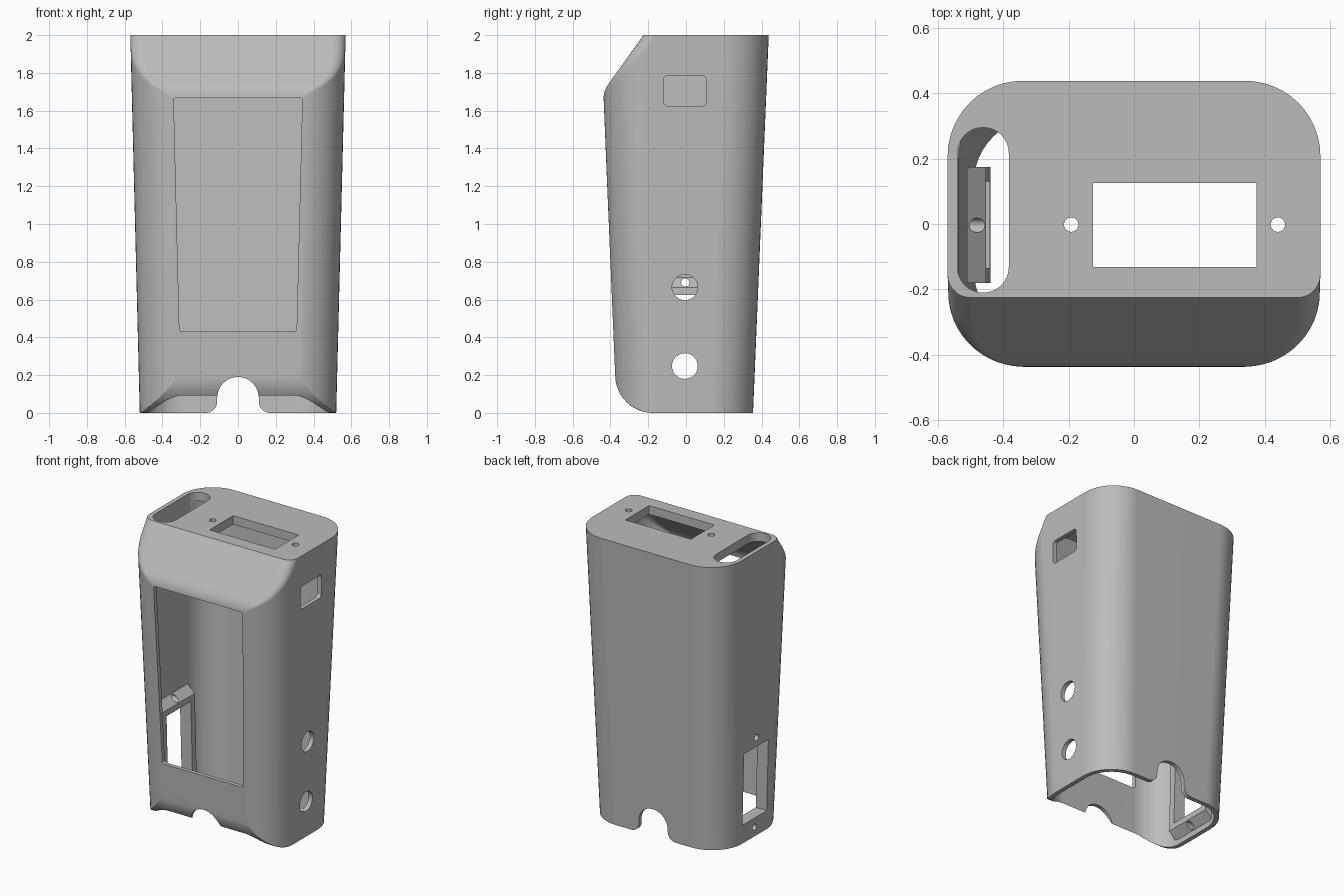
import bpy, bmesh
from math import sin, cos, pi, asin, sqrt

cube = bpy.data.objects.get("Cube")
if cube:
    bpy.data.objects.remove(cube)

grey = bpy.data.materials.new("plain grey")
grey.use_nodes = True
COLOUR = (0.5, 0.5, 0.5, 1)
grey.diffuse_color = COLOUR
grey.node_tree.nodes["Principled BSDF"].inputs["Base Color"].default_value = COLOUR

WALL, ROOF, CORNER, STEPS = 0.03, 0.06, 0.23, 12


def make(name, bm):
    bmesh.ops.recalc_face_normals(bm, faces=bm.faces)
    mesh = bpy.data.meshes.new(name)
    bm.to_mesh(mesh)
    bm.free()
    mesh.materials.append(grey)
    obj = bpy.data.objects.new(name, mesh)
    bpy.context.collection.objects.link(obj)
    return obj


def loft(name, rings):
    bm = bmesh.new()
    loops = [[bm.verts.new(p) for p in ring] for ring in rings]
    n = len(loops[0])
    for a, b in zip(loops, loops[1:]):
        for i in range(n):
            j = (i + 1) % n
            bm.faces.new((a[i], a[j], b[j], b[i]))
    bm.faces.new(loops[0])
    bm.faces.new(loops[-1])
    return make(name, bm)


def prism(name, points, axis, lo, hi):
    place = {"x": lambda p, d: (d, p[0], p[1]),
             "y": lambda p, d: (p[0], d, p[1]),
             "z": lambda p, d: (p[0], p[1], d)}[axis]
    return loft(name, [[place(p, d) for p in points] for d in (lo, hi)])


def arc(cx, cy, r, start, end, steps=STEPS):
    angles = [start + (end - start) * i / steps for i in range(steps + 1)]
    return [(cx + r * cos(a), cy + r * sin(a)) for a in angles]


def circle(cx, cy, r):
    return arc(cx, cy, r, 0, 2 * pi, 32)[:-1]


def rounded(x0, x1, y0, y1, r):
    centres = [(x1 - r, y1 - r), (x0 + r, y1 - r), (x0 + r, y0 + r), (x1 - r, y0 + r)]
    return [p for k, (cx, cy) in enumerate(centres)
            for p in arc(cx, cy, r, k * pi / 2, (k + 1) * pi / 2, 8)]


def section(z, inset, filleted):
    """Rounded rectangle at height z, its front trimmed by the slanted brow and lower curve."""
    half = 0.52 + 0.025 * z - inset
    back = 0.355 + 0.0415 * z - inset
    front = -0.37 - 0.04 * z + inset
    rad = CORNER - inset
    # slanted brow, blended softly into the front
    brow = -0.44 + (z - 1.7) * 0.717 + inset * 1.23
    k = 0.03
    h = max(k - abs(front - brow), 0) / k
    cut = max(front, brow) + h * h * k / 4
    blend = 0.07 if z > 1 else 0.008
    if filleted and z < 0.2:
        cut = max(cut, -0.175 - sqrt(max(0, 0.04 - (0.2 - z) ** 2)))
    cy = front + rad
    s = (cy - cut - blend) / (rad - blend)
    limit = asin(max(0, min(1, s)))
    cy = max(cy, cut + blend)
    right = []
    for i in range(STEPS + 1):
        a = pi / 2 * (1 - i / STEPS)
        c = min(a, limit)
        right.append((half - rad + (rad - blend) * cos(c) + blend * cos(a),
                      cy - (rad - blend) * sin(c) - blend * sin(a), z))
    right += [(x, y, z) for x, y in arc(half - rad, back - rad, rad, 0, pi / 2)]
    return right + [(-x, y, z) for x, y, z in reversed(right)]


def boolean(target, tool, operation="DIFFERENCE"):
    mod = target.modifiers.new(operation.lower(), "BOOLEAN")
    mod.operation = operation
    mod.solver = "EXACT"
    mod.object = tool
    bpy.context.view_layer.objects.active = target
    bpy.ops.object.modifier_apply(modifier=mod.name)
    bpy.data.objects.remove(tool)


# Tapered outer case
low = [0.2 * (1 - cos(pi / 2 * i / 12)) for i in range(13)]
high = [1.64 + 0.36 * i / 24 for i in range(25)]
case = loft("case", [section(z, 0, True) for z in low + high])

# Hollow interior, open at the bottom
top = 2 - ROOF
inner = [-0.1] + [1.6 + (top - 1.6) * i / 20 for i in range(21)]
boolean(case, loft("cavity", [section(z, WALL, False) for z in inner]))

# Bracket around the side socket, with sloped ends
profile = [(-0.505, 0.025), (-0.439, 0.09), (-0.453, 0.665), (-0.522, 0.73)]
boolean(case, prism("bracket", profile, "y", -0.18, 0.175), "UNION")

# Front display opening, widening upwards
display = [(x * (1 + 0.08 * (z - 0.43)), z)
           for x, z in rounded(-0.31, 0.31, 0.43, 1.67, 0.015)]
boolean(case, prism("display_opening", display, "y", -0.7, -0.2))

# Arched cable notches through front and back, with flared feet
half_notch = arc(0.17, 0.06, 0.06, 1.5 * pi, pi, 8) + arc(0, 0.08, 0.11, 0, pi / 2)
notch = [(0.17, -0.1)] + half_notch
notch += [(-x, z) for x, z in reversed(notch[:-1])]
boolean(case, prism("cable_notch", notch, "y", -0.7, 0.7))

# Roof: long slot, rectangular opening and screw holes
roof_cuts = [rounded(-0.54, -0.383, -0.21, 0.295, 0.078),
             [(-0.125, -0.132), (0.375, -0.132), (0.375, 0.126), (-0.125, 0.126)],
             circle(-0.192, -0.002, 0.022), circle(0.44, -0.002, 0.022)]
for shape in roof_cuts:
    boolean(case, prism("roof_cut", shape, "z", 1.85, 2.2))

# Left side: port and two round button holes
for shape in (rounded(-0.12, 0.108, 1.625, 1.785, 0.025),
              circle(-0.006, 0.665, 0.068), circle(-0.006, 0.248, 0.068)):
    boolean(case, prism("left_cut", shape, "x", 0.4, 0.7))

# Right side: socket opening with screw holes above and below
socket = [(-0.135, 0.13), (0.13, 0.13), (0.13, 0.625), (-0.135, 0.625)]
for shape in (socket, circle(-0.004, 0.69, 0.022), circle(-0.004, 0.065, 0.022)):
    boolean(case, prism("right_cut", shape, "x", -0.7, -0.35))

# Smooth curved walls, crisp cut edges
bpy.ops.object.select_all(action="DESELECT")
case.select_set(True)
bpy.context.view_layer.objects.active = case
bpy.ops.object.shade_smooth_by_angle(angle=0.5)
weighted = case.modifiers.new("even_shading", "WEIGHTED_NORMAL")
weighted.keep_sharp = True
